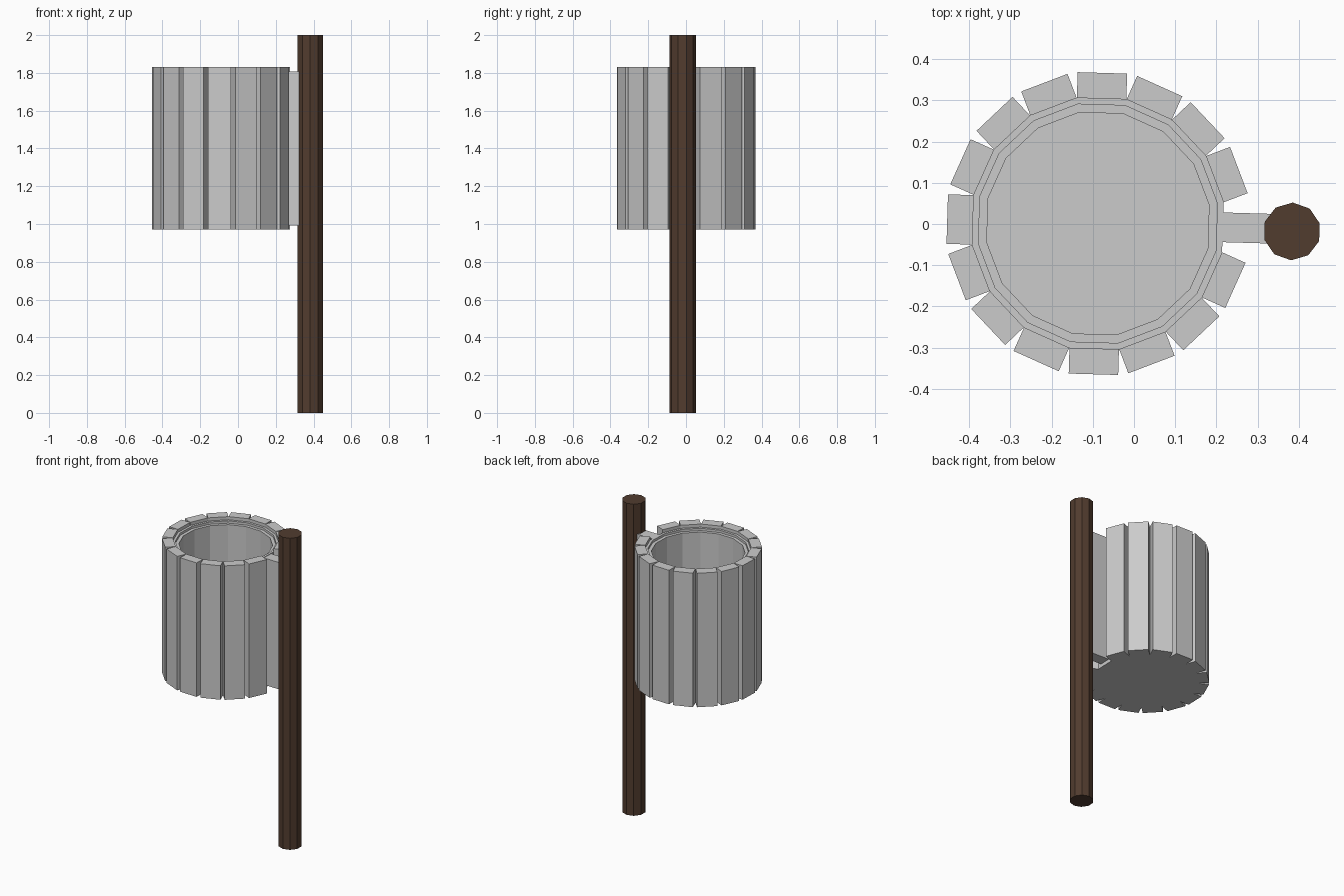
import bpy, bmesh, math
from mathutils import Matrix

if "Cube" in bpy.data.objects:
    bpy.data.objects.remove(bpy.data.objects["Cube"])

CX, CY = -0.0875, 0.001          # barrel axis
TURN = math.radians(-1.7)        # slight twist of the whole model
N = 16                           # barrel sides
STEP = 2 * math.pi / N


def material(name, rgb):
    m = bpy.data.materials.new(name)
    m.diffuse_color = (*rgb, 1)
    m.use_nodes = True
    m.node_tree.nodes["Principled BSDF"].inputs["Base Color"].default_value = m.diffuse_color
    return m


grey = material("light_grey", (0.60, 0.60, 0.60))
brown = material("dark_brown_wood", (0.083, 0.045, 0.028))


def finish(bm, name, mat):
    bmesh.ops.recalc_face_normals(bm, faces=bm.faces)
    me = bpy.data.meshes.new(name)
    bm.to_mesh(me)
    bm.free()
    me.materials.append(mat)
    ob = bpy.data.objects.new(name, me)
    bpy.context.collection.objects.link(ob)
    return ob


def radial_box(bm, angle, r0, r1, width, z0, z1):
    """Box reaching from radius r0 to r1 along a direction from the barrel axis."""
    mat = (Matrix.Translation((CX, CY, 0)) @ Matrix.Rotation(angle, 4, 'Z')
           @ Matrix.Translation(((r0 + r1) / 2, 0, (z0 + z1) / 2))
           @ Matrix.Diagonal((r1 - r0, width, z1 - z0, 1)))
    bmesh.ops.create_cube(bm, size=1, matrix=mat)


# hollow bucket: lathed 16-sided profile of (apothem, z), closed at both ends
profile = [(0.303, 0.97), (0.303, 1.81), (0.288, 1.81), (0.288, 1.795),
           (0.268, 1.795), (0.268, 1.0)]
bm = bmesh.new()
rings = []
for r, z in profile:
    R = r / math.cos(STEP / 2)
    rings.append([bm.verts.new((CX + R * math.cos(TURN + (i + 0.5) * STEP),
                                CY + R * math.sin(TURN + (i + 0.5) * STEP), z))
                  for i in range(N)])
for a, b in zip(rings, rings[1:]):
    for i in range(N):
        j = (i + 1) % N
        bm.faces.new((a[i], a[j], b[j], b[i]))
bm.faces.new(rings[0])
bm.faces.new(rings[-1])
finish(bm, "bucket", grey)

# staves around the bucket, leaving out the one at the bracket
bm = bmesh.new()
for i in range(1, N):
    radial_box(bm, TURN + i * STEP, 0.303, 0.3655, 0.12, 0.97, 1.83)
finish(bm, "staves", grey)

# bracket joining bucket and pole
bm = bmesh.new()
radial_box(bm, TURN, 0.295, 0.43, 0.072, 0.993, 1.807)
finish(bm, "bracket", grey)

# ten-sided pole
bm = bmesh.new()
bmesh.ops.create_cone(bm, cap_ends=True, segments=10, radius1=0.07, radius2=0.07, depth=2,
                      matrix=Matrix.Translation((0.383, -0.018, 1)) @ Matrix.Rotation(TURN, 4, 'Z')
                      @ Matrix.Rotation(math.pi / 2, 4, 'Z') @ Matrix.Rotation(math.radians(18), 4, 'Z'))
finish(bm, "pole", brown)
